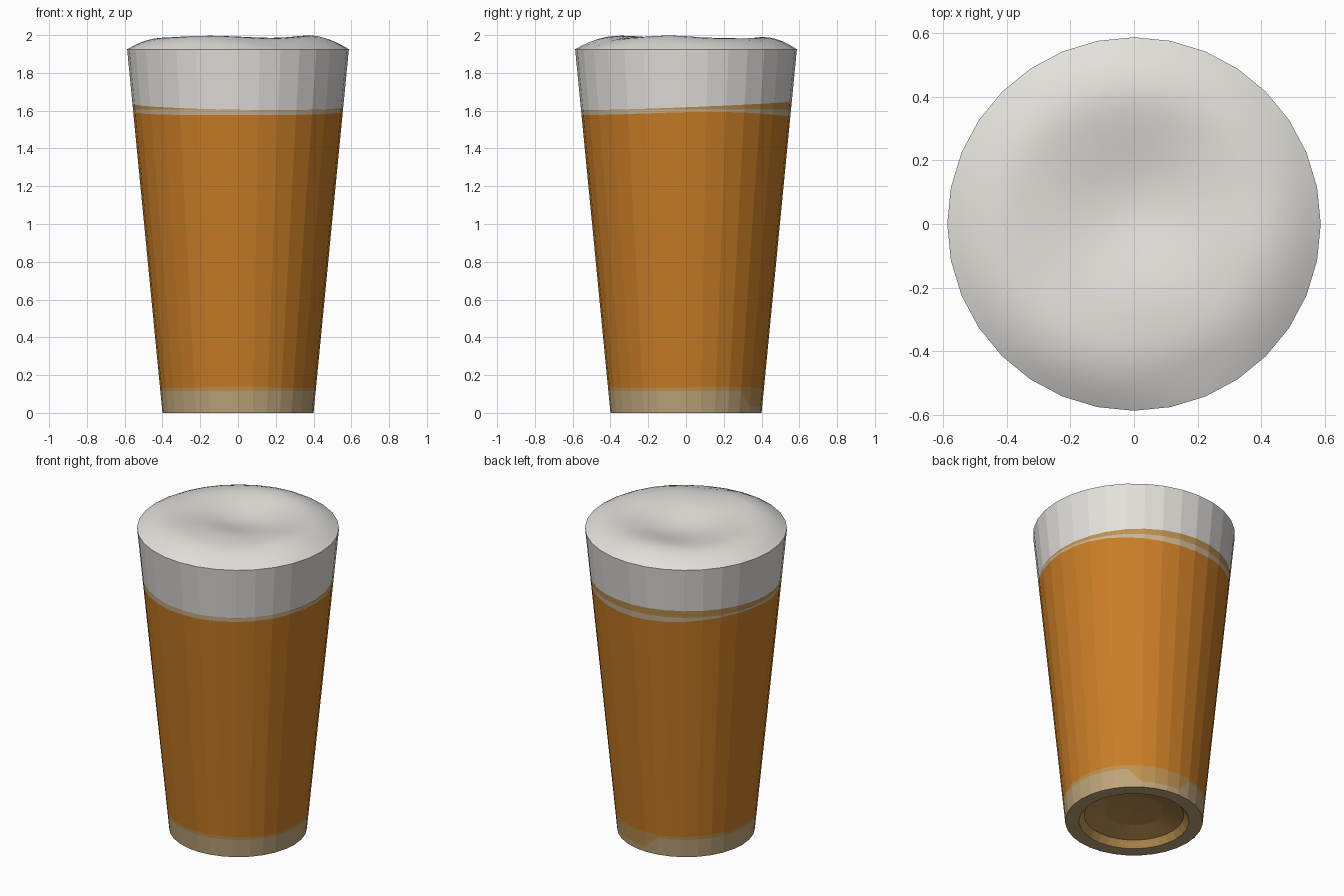
import bpy, bmesh, math

cube = bpy.data.objects.get("Cube")
if cube:
    bpy.data.objects.remove(cube, do_unlink=True)

SIDES = 32
RIM_Z, RIM_R, BASE_R = 1.925, 0.587, 0.40


def make_material(name, rgb):
    col = [((c / 255 + 0.055) / 1.055) ** 2.4 for c in rgb] + [1.0]
    m = bpy.data.materials.new(name)
    m.use_nodes = True
    m.diffuse_color = col
    m.node_tree.nodes["Principled BSDF"].inputs["Base Color"].default_value = col
    return m


glass = make_material("pale tan glass", (190, 164, 122))
tan = make_material("amber tan", (190, 146, 82))
amber = make_material("amber beer", (202, 126, 38))
cream = make_material("cream haze", (204, 180, 148))
foam = make_material("white foam", (228, 224, 220))


def build_rings(name, rings, bands, materials, cap=None, smooth=False):
    """Join rings of (radius, height) functions of angle; one material index per band."""
    bm = bmesh.new()
    loops = []
    for radius, height in rings:
        loop = []
        for i in range(SIDES):
            a = math.tau * i / SIDES - math.pi / 2
            z = height(a)
            r = radius(z)
            loop.append(bm.verts.new((r * math.cos(a), r * math.sin(a), z)))
        loops.append(loop)
    for low, high, band in zip(loops, loops[1:], bands):
        for i in range(SIDES):
            j = (i + 1) % SIDES
            f = bm.faces.new((low[i], low[j], high[j], high[i]))
            f.material_index = band
            f.smooth = smooth
    if cap is not None:
        tip = bm.verts.new((0, 0, cap))
        for i in range(SIDES):
            f = bm.faces.new((loops[-1][i], loops[-1][(i + 1) % SIDES], tip))
            f.material_index = bands[-1]
            f.smooth = smooth
    mesh = bpy.data.meshes.new(name)
    bm.to_mesh(mesh)
    bm.free()
    for m in materials:
        mesh.materials.append(m)
    obj = bpy.data.objects.new(name, mesh)
    bpy.context.collection.objects.link(obj)
    return obj


# Tapered side wall, split by the wavy levels of beer and foam
def wall_radius(z):
    return BASE_R + (RIM_R - BASE_R) * z / RIM_Z


def glass_top(a):
    # the clear base dips on part of the back
    return 0.035 if math.radians(55) < a < math.radians(95) else 0.115


def beer_base(a):
    return 0.135 + 0.004 * math.sin(3 * a)


def beer_top(a):
    return 1.582 + 0.01 * math.cos(2 * a) + 0.004 * math.sin(3 * a)


def foam_base(a):
    return 1.627 + 0.022 * math.sin(a) - 0.009 * math.cos(a)


def haze_top(a):
    return min(foam_base(a) - 0.002, 1.606)


levels = [lambda a: 0.0, glass_top, beer_base, beer_top, haze_top, foam_base,
          lambda a: RIM_Z]
build_rings("glass_wall", [(wall_radius, z) for z in levels],
            [0, 1, 2, 3, 1, 4], [glass, tan, amber, cream, foam])


# Underside: flat foot ring and a shallow domed recess
def fixed(r, z):
    return (lambda _: r, lambda a: z)


foot = [fixed(r, z) for r, z in
        ((0.32, 0.0), (BASE_R, 0.0))]
build_rings("foot_ring", foot, [0], [glass])
recess = [fixed(r, z) for r, z in
          ((0.32, 0.0), (0.29, 0.04), (0.17, 0.07))]
build_rings("base_recess", recess, [0, 0], [tan], cap=0.08)

# Foam head: raised soft ring with a hollow and gentle lumps (x, y, width, height)
LUMPS = [(0.0, 0.07, 0.17, -0.055), (0.37, -0.08, 0.10, 0.012),
         (-0.2, -0.36, 0.12, 0.008), (0.0, 0.4, 0.12, 0.009),
         (0.2, -0.46, 0.10, -0.015), (0.0, -0.2, 0.12, 0.008)]


def foam_height(r, a):
    t = min(1.0, max(0.0, (1 - r / RIM_R) / 0.36))
    edge = t * (2 - t)
    x, y = r * math.cos(a), r * math.sin(a)
    z = 0.065 * edge
    for cx, cy, w, h in LUMPS:
        z += h * min(1, edge * 2) * math.exp(-((x - cx) ** 2 + (y - cy) ** 2) / (2 * w * w))
    return min(2.0, RIM_Z + z)


STEPS = 16
head = []
for k in range(STEPS):
    ring_r = RIM_R * (1 - k / STEPS)
    head.append((lambda _, r=ring_r: r, lambda a, r=ring_r: foam_height(r, a)))
build_rings("foam_head", head, [0] * (STEPS - 1), [foam],
            cap=foam_height(0, 0), smooth=True)

# Make every face point outward: the underside parts must face down
for name, sign in (("foot_ring", -1), ("base_recess", -1), ("foam_head", 1)):
    mesh = bpy.data.objects[name].data
    bm = bmesh.new()
    bm.from_mesh(mesh)
    bm.normal_update()
    for f in bm.faces:
        if f.normal.z * sign < 0:
            f.normal_flip()
    bm.to_mesh(mesh)
    bm.free()
